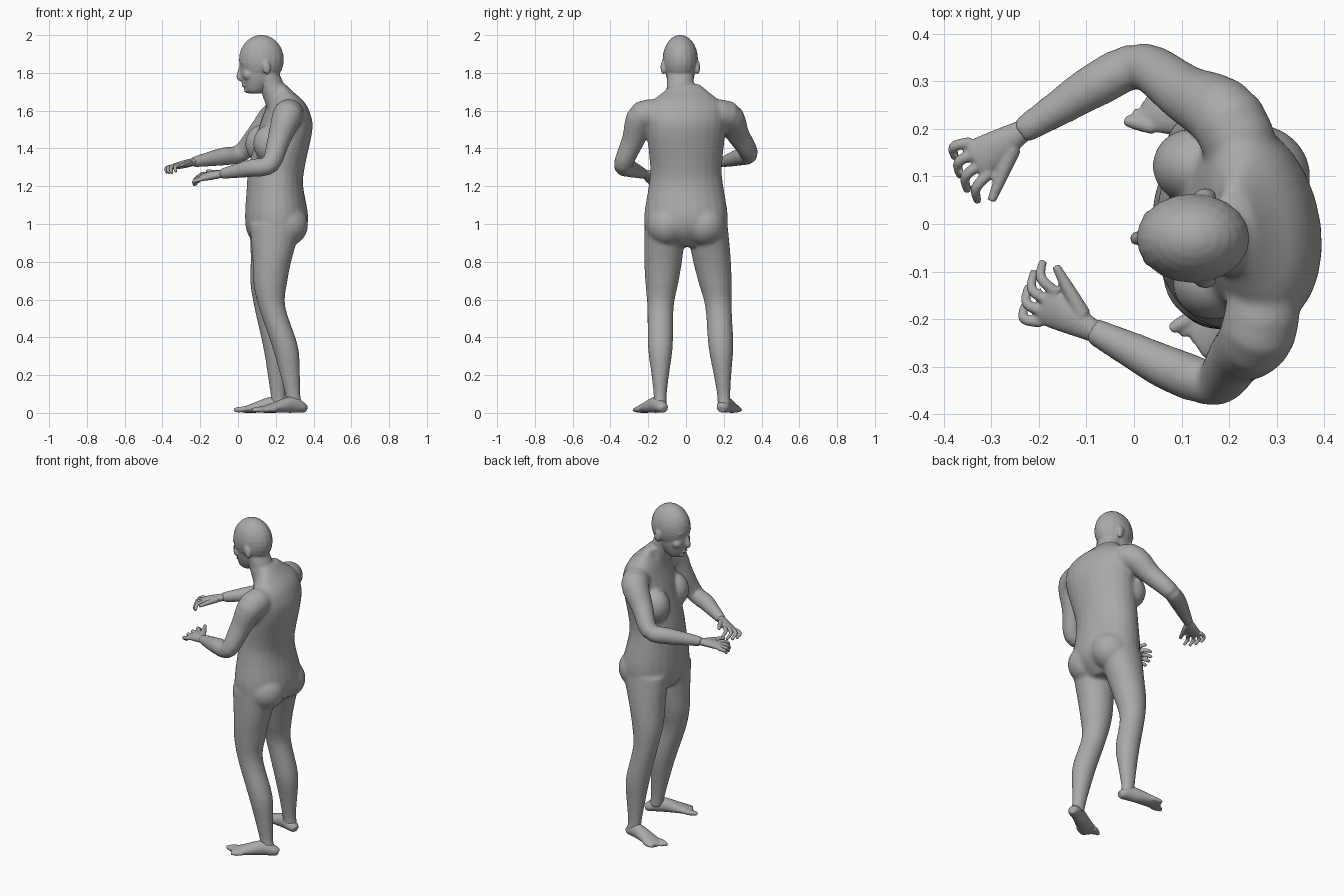
import bpy, bmesh, math
from mathutils import Vector, Matrix

default_cube = bpy.data.objects.get("Cube")
if default_cube:
    bpy.data.objects.remove(default_cube, do_unlink=True)

# One plain grey skin
skin = bpy.data.materials.new("plain_grey")
skin.use_nodes = True
grey = (0.4, 0.4, 0.4, 1)
skin.diffuse_color = grey
skin.node_tree.nodes["Principled BSDF"].inputs["Base Color"].default_value = grey

X_AXIS, Y_AXIS, Z_AXIS = Vector((1, 0, 0)), Vector((0, 1, 0)), Vector((0, 0, 1))
SIDES = 24
STEPS = 4
shape = bmesh.new()


def finish(name, voxel, softness):
    """Fuse everything built so far into one smooth object and start afresh."""
    bmesh.ops.recalc_face_normals(shape, faces=shape.faces)
    mesh = bpy.data.meshes.new(name)
    shape.to_mesh(mesh)
    shape.clear()
    mesh.materials.append(skin)
    part = bpy.data.objects.new(name, mesh)
    bpy.context.collection.objects.link(part)
    fuse = part.modifiers.new("fuse", "REMESH")
    fuse.mode = "VOXEL"
    fuse.voxel_size = voxel
    fuse.use_smooth_shade = True
    soften = part.modifiers.new("soften", "SMOOTH")
    soften.factor = 0.5
    soften.iterations = softness


def blend(before, start, end, after, t):
    """Smooth curve from start to end that heeds its neighbours."""
    slope_in, slope_out = (end - before) / 2, (after - start) / 2
    ease = t * t * (3 - 2 * t)
    bend = t * (1 - t)
    return start + (end - start) * ease + bend * ((1 - t) * slope_in - t * slope_out)


def refine(rows):
    """Insert smoothly blended rows between the given ones."""
    padded = [rows[0], *rows, rows[-1]]
    fine = []
    for first in range(len(rows) - 1):
        columns = list(zip(*padded[first:first + 4]))
        for step in range(STEPS):
            fine.append([blend(*column, step / STEPS) for column in columns])
    fine.append(list(rows[-1]))
    return fine


def loft(rows, side=Y_AXIS, level=False, twist=None):
    """Closed tube through rows of (x, y, z, half width along side, half depth)."""
    fine = refine(rows)
    centers = [Vector(row[:3]) for row in fine]
    rings = []
    for index, center in enumerate(centers):
        ahead = centers[min(index + 1, len(centers) - 1)]
        behind = centers[max(index - 1, 0)]
        axis = Z_AXIS if level else (ahead - behind).normalized()
        across = (side - axis * side.dot(axis)).normalized()
        outward = axis.cross(across)
        width, depth = fine[index][3:]
        ring = []
        for corner in range(SIDES):
            angle = math.tau * corner / SIDES
            point = (center + across * width * math.cos(angle)
                     + outward * depth * math.sin(angle))
            if twist:
                point.x -= twist(point.z) * point.y
            ring.append(shape.verts.new(point))
        rings.append(ring)
    for low, high in zip(rings, rings[1:]):
        for corner in range(SIDES):
            following = (corner + 1) % SIDES
            shape.faces.new((low[corner], low[following], high[following], high[corner]))
    shape.faces.new(rings[0][::-1])
    shape.faces.new(rings[-1])


def limb(path, side=Z_AXIS):
    """Round tube along (point, radius) pairs."""
    loft([(*point, radius, radius) for point, radius in path], side)


def stack(rows, middle, twist=None):
    """Level sections given as (height, front, back, half width)."""
    loft([((front + back) / 2, middle, height, width, (back - front) / 2)
          for height, front, back, width in rows], level=True, twist=twist)


def ball(center, size, tilt=0):
    matrix = (Matrix.Translation(center) @ Matrix.Rotation(tilt, 4, "Y")
              @ Matrix.Diagonal((*size, 1)))
    bmesh.ops.create_uvsphere(shape, u_segments=20, v_segments=14, radius=1, matrix=matrix)


HEAD_Y = -.03

# Head: rounded skull with a narrowing jaw
ball((.124, HEAD_Y, 1.87), (.119, .094, .131))
stack([
    (1.69, .06, .12, .024),
    (1.71, .04, .15, .048),
    (1.78, .016, .21, .074),
    (1.87, .008, .2, .08),
], middle=HEAD_Y)
loft([(.22, HEAD_Y, 1.65, .07, .06), (.15, HEAD_Y, 1.8, .072, .06)])

# Face and ears
limb([((.022, HEAD_Y, 1.85), .009), ((.006, HEAD_Y, 1.78), .015),
      ((.02, HEAD_Y, 1.765), .01)], Y_AXIS)
for lip_height in (1.733, 1.747):
    ball((.032, HEAD_Y, lip_height), (.014, .026, .008))
ball((.053, HEAD_Y, 1.71), (.022, .026, .018))
for side in (-1, 1):
    ball((.15, HEAD_Y + side * .09, 1.83), (.022, .015, .038), tilt=-.2)
    ball((.034, HEAD_Y + side * .034, 1.855), (.018, .026, .01))
    ball((.055, HEAD_Y + side * .04, 1.79), (.03, .03, .03))
finish("head", voxel=.005, softness=7)


# Torso, turned slightly towards one side at the shoulders
def shoulder_turn(height):
    return 0.13 * max(0, min(1, (height - 1.05) / 0.4))


stack([
    (.88, .1, .28, .1),
    (.95, .05, .35, .2),
    (1.04, .037, .372, .222),
    (1.2, .047, .345, .198),
    (1.3, .056, .353, .19),
    (1.5, .11, .392, .21),
    (1.59, .14, .378, .21),
    (1.65, .16, .345, .18),
    (1.7, .18, .29, .12),
    (1.74, .18, .25, .075),
], middle=0, twist=shoulder_turn)

# Chest, seat and neck
for side in (-1, 1):
    ball((.144 - side * .021, side * .122, 1.425), (.085, .08, .1))
    ball((.25, side * .1, .995), (.122, .112, .115))
loft([(.25, HEAD_Y, 1.57, .1, .08), (.21, HEAD_Y, 1.66, .08, .07),
      (.16, HEAD_Y, 1.77, .07, .06)])

# Along a leg: (0 hip, 1 knee, 2 ankle), half width, half depth, push backwards
LEG_SHAPE = (
    (0, .11, .14, 0),
    (.4, .102, .106, -.01),
    (.7, .088, .09, -.015),
    (1, .07, .071, 0),
    (1.4, .066, .069, .02),
    (1.7, .046, .052, .01),
    (1.9, .035, .04, 0),
    (2, .036, .043, 0),
)


def leg(hip, knee, ankle):
    hip, knee, ankle = Vector(hip), Vector(knee), Vector(ankle)
    rows = []
    for place, width, depth, push in LEG_SHAPE:
        center = hip.lerp(knee, place) if place < 1 else knee.lerp(ankle, place - 1)
        rows.append((*(center + X_AXIS * push), width, depth))
    loft(rows, level=True)


leg((.2, -.11, 1), (.18, -.135, .56), (.303, -.137, .04))
leg((.2, .11, 1), (.157, .172, .56), (.218, .203, .04))


# Arms
def arm(shoulder, upper, elbow, wrist, thumb_side):
    shoulder, upper, elbow, wrist = (Vector(point) for point in (shoulder, upper, elbow, wrist))
    muscle = Y_AXIS * -.012 * thumb_side
    limb([(shoulder, .07), (upper, .08), (upper.lerp(elbow, .5), .061), (elbow, .05),
          (elbow.lerp(wrist, .35) + muscle, .048), (elbow.lerp(wrist, .7) + muscle / 2, .038),
          (wrist, .028)], X_AXIS)


FRONT_WRIST, BACK_WRIST = Vector((-.09, -.222, 1.265)), Vector((-.24, .192, 1.327))
arm((.28, -.09, 1.57), (.262, -.225, 1.575), (.17, -.333, 1.315), FRONT_WRIST, thumb_side=1)
arm((.25, .07, 1.57), (.2, .215, 1.575), (.015, .333, 1.375), BACK_WRIST, thumb_side=-1)
finish("body", voxel=.008, softness=16)


# Hands with four curled fingers and a thumb
def hand(wrist, knuckles, thumb_side, tilt):
    knuckles = Vector(knuckles)
    ahead = (knuckles - wrist).normalized()
    inside = ahead.cross(Z_AXIS).normalized() * thumb_side
    across = (inside + Z_AXIS * tilt).normalized()
    curl = inside * .55 + ahead.cross(across) * thumb_side * .6
    palm = ((-.2, .022, .02), (0, .025, .021), (.45, .035, .021), (.9, .043, .017), (1, .04, .012))
    loft([(*wrist.lerp(knuckles, place), width, depth) for place, width, depth in palm],
         side=across)
    for number, reach in enumerate((.036, .045, .048, .043)):
        spread = across * (number - 1.5)
        root = knuckles + spread * .025 - ahead * .015
        bend = root + ahead * reach + spread * .008
        tip = bend + (ahead * .4 + curl) * reach
        limb([(root, .012), (bend, .011), (tip, .0085)], across)
    limb([(wrist + ahead * .03 + across * .02, .018),
          (wrist + ahead * .08 + across * .055, .014),
          (wrist + ahead * .13 + across * .09, .009)])


hand(FRONT_WRIST, (-.192, -.168, 1.248), thumb_side=1, tilt=.4)
finish("front_hand", voxel=.004, softness=4)
hand(BACK_WRIST, (-.335, .132, 1.305), thumb_side=-1, tilt=.1)
finish("back_hand", voxel=.004, softness=4)

# Along a foot: distance from heel to ball, half height, half width
FOOT_SHAPE = (
    (.01, .02, .02),
    (.1, .03, .034),
    (.3, .043, .038),
    (.6, .029, .047),
    (.8, .018, .052),
    (.87, .013, .047),
)


# Feet with five toes each
def foot(name, heel, toe, outer):
    heel, toe = Vector(heel), Vector(toe)
    sole = toe - heel
    ahead = sole.normalized()
    across = Z_AXIS.cross(ahead) * outer
    loft([(*(heel + sole * place + Z_AXIS * height), width, height)
          for place, height, width in FOOT_SHAPE], side=across)
    for number in range(5):
        root = heel + sole * (.77 - .03 * number) + across * (number - 2) * .021
        radius = .011 if number else .015
        tip = root + ahead * (.064 - .005 * number)
        limb([(root + Z_AXIS * .02, radius), (root.lerp(tip, .6) + Z_AXIS * .017, radius),
              (tip + Z_AXIS * radius, radius * .7)])
    finish(name, voxel=.005, softness=5)


foot("front_foot", (.362, -.113, 0), (.09, -.262, 0), outer=1)
foot("back_foot", (.268, .188, 0), (-.012, .26, 0), outer=-1)
